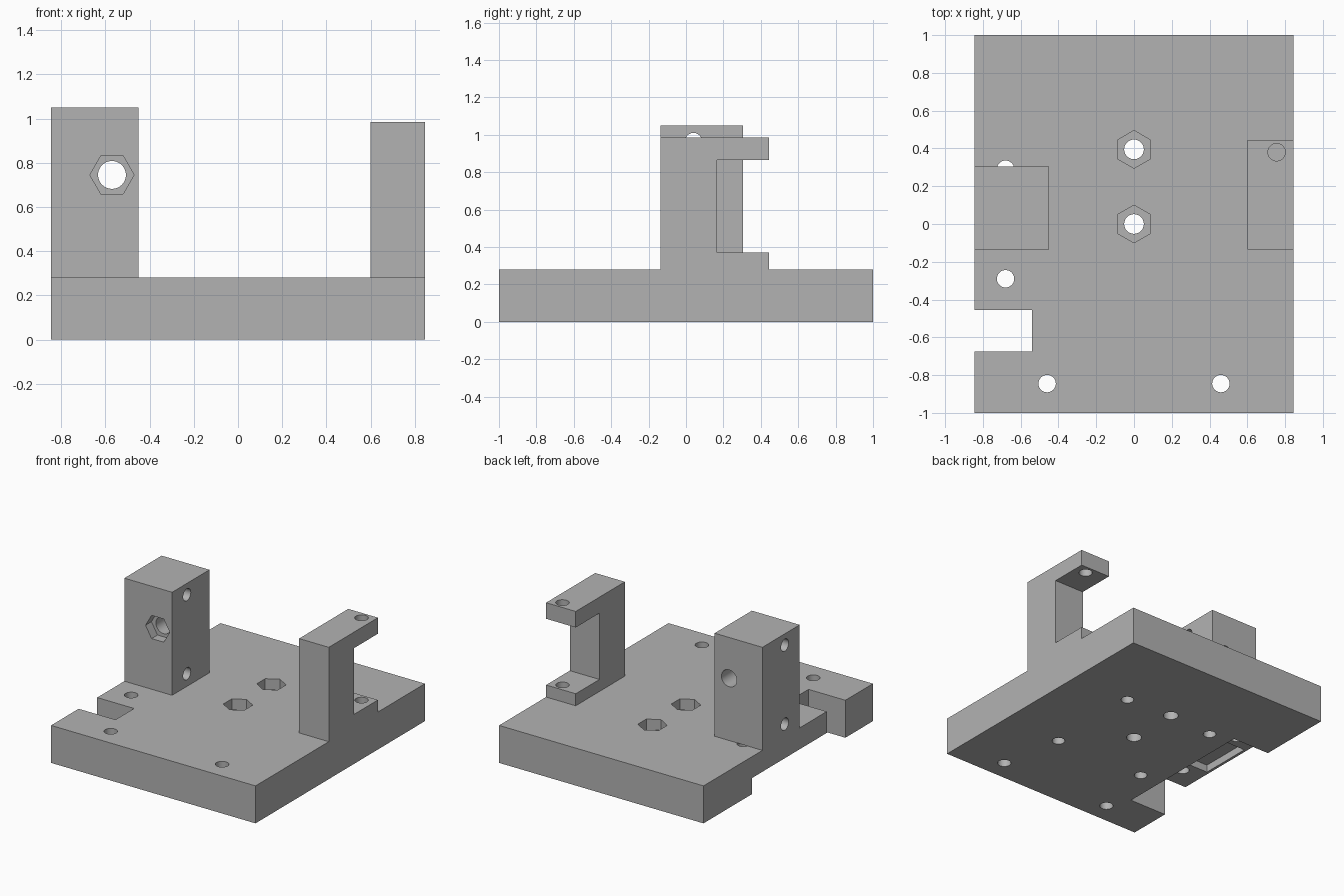
import bpy, bmesh
from math import pi, radians
from mathutils import Matrix

if "Cube" in bpy.data.objects:
    bpy.data.objects.remove(bpy.data.objects["Cube"], do_unlink=True)

grey = bpy.data.materials.new("mid grey")
grey.use_nodes = True
grey.diffuse_color = (0.45, 0.45, 0.45, 1)
grey.node_tree.nodes["Principled BSDF"].inputs["Base Color"].default_value = grey.diffuse_color


def new_object(name, bm):
    bmesh.ops.recalc_face_normals(bm, faces=bm.faces)
    mesh = bpy.data.meshes.new(name)
    bm.to_mesh(mesh)
    bm.free()
    mesh.materials.append(grey)
    obj = bpy.data.objects.new(name, mesh)
    bpy.context.collection.objects.link(obj)
    return obj


def box(name, x, y, z):
    bm = bmesh.new()
    bmesh.ops.create_cube(bm, size=1)
    for v in bm.verts:
        for i, (lo, hi) in enumerate((x, y, z)):
            v.co[i] = lo if v.co[i] < 0 else hi
    return new_object(name, bm)


def drill(axis, a, b, start, end, radius, sides=48, turn=0):
    """Prism along an axis; a and b are its centre on the other two axes."""
    bm = bmesh.new()
    bmesh.ops.create_cone(bm, cap_ends=True, segments=sides, radius1=radius,
                          radius2=radius, depth=end - start)
    mid = (start + end) / 2
    place, tilt = {
        "x": ((mid, a, b), Matrix.Rotation(pi / 2, 4, "Y")),
        "y": ((a, mid, b), Matrix.Rotation(pi / 2, 4, "X")),
        "z": ((a, b, mid), Matrix.Identity(4)),
    }[axis]
    bm.transform(Matrix.Translation(place) @ tilt @ Matrix.Rotation(turn, 4, "Z"))
    return new_object("drill", bm)


def combine(body, tool, operation):
    mod = body.modifiers.new(operation.lower(), "BOOLEAN")
    mod.operation, mod.solver, mod.object = operation, "EXACT", tool
    bpy.context.view_layer.objects.active = body
    bpy.ops.object.modifier_apply(modifier=mod.name)
    bpy.data.objects.remove(tool, do_unlink=True)


W, TOP = 0.845, 0.28

# Base plate with the upright block
body = box("mounting_base", (-W, W), (-1, 1), (0, TOP))
combine(body, box("block", (-W, -0.45), (-0.135, 0.305), (0.22, 1.05)), "UNION")

# C-shaped bracket, extruded from its side profile
bm = bmesh.new()
profile = [(-0.135, 0.2), (0.445, 0.2), (0.445, 0.37), (0.165, 0.37),
           (0.165, 0.865), (0.445, 0.865), (0.445, 0.985), (-0.135, 0.985)]
face = bm.faces.new([bm.verts.new((0.6, y, z)) for y, z in profile])
side = bmesh.ops.extrude_face_region(bm, geom=[face])["geom"]
bmesh.ops.translate(bm, vec=(W - 0.6, 0, 0),
                    verts=[g for g in side if isinstance(g, bmesh.types.BMVert)])
combine(body, new_object("bracket", bm), "UNION")

# Edge notch, underside recess and the pocket in its ceiling
cuts = [box("notch", (-1, -0.54), (-0.675, -0.455), (-0.1, 0.5)),
        box("recess", (-1, -0.54), (-0.5, 0.43), (-0.1, 0.12)),
        box("pocket", (-0.825, -0.555), (-0.2, 0.2), (0.1, 0.175))]

# Plate holes: front corners, recess screws, nut seats, blind holes below
for s in (-1, 1):
    cuts.append(drill("z", s * 0.46, -0.845, -0.1, 0.4, 0.046))
    cuts.append(drill("z", -0.68, s * 0.29, 0.05, TOP, 0.046))
    for t in (-1, 1):
        cuts.append(drill("z", s * 0.37, t * 0.37, -0.1, 0.13, 0.044))
for y in (0, 0.395):
    cuts.append(drill("z", 0, y, -0.1, 0.4, 0.052))
    cuts.append(drill("z", 0, y, TOP - 0.08, 0.4, 0.1, 6))

# Bracket lip holes
cuts.append(drill("z", 0.755, 0.38, 0.8, 1.1, 0.046))
cuts.append(drill("z", 0.755, 0.38, 0.17, 0.5, 0.046))

# Block holes: nut seat with bore, two cross holes
cuts.append(drill("y", -0.57, 0.745, -0.3, 0.5, 0.063))
cuts.append(drill("y", -0.57, 0.745, -0.3, -0.065, 0.1, 6, pi / 6))
for z in (0.375, 0.965):
    cuts.append(drill("x", 0.04, z, -1, -0.3, 0.045))

for cut in cuts:
    combine(body, cut, "DIFFERENCE")

# Merge flat regions and shade the round bores smooth
bm = bmesh.new()
bm.from_mesh(body.data)
bmesh.ops.remove_doubles(bm, verts=bm.verts, dist=0.0001)
bmesh.ops.dissolve_limit(bm, angle_limit=radians(0.5), verts=bm.verts, edges=bm.edges)
bm.to_mesh(body.data)
bm.free()
bpy.ops.object.select_all(action="DESELECT")
body.select_set(True)
bpy.context.view_layer.objects.active = body
bpy.ops.object.shade_smooth_by_angle(angle=radians(30))
